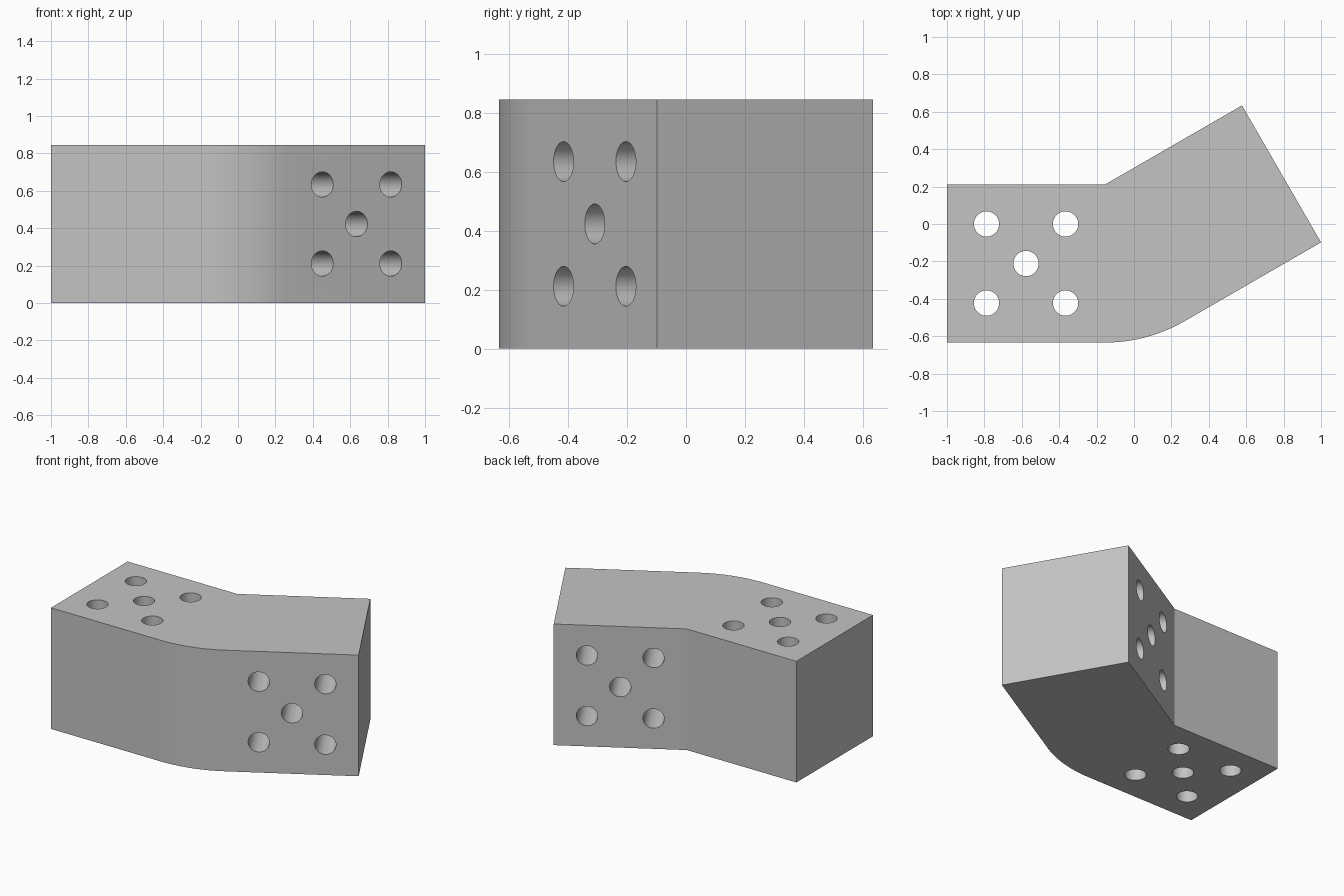
import bpy, bmesh, math
from mathutils import Matrix, Vector

cube = bpy.data.objects.get("Cube")
if cube:
    bpy.data.objects.remove(cube, do_unlink=True)

BEND = math.radians(30)
W = 2 / (1 + math.cos(BEND) + math.sin(BEND))   # arm length, width and height
HOLE_R = 0.08 * W
PIVOT = Vector((W - 1, W / 4, 0))               # inner corner of the bend

grey = bpy.data.materials.new("plain grey")
grey.use_nodes = True
grey.diffuse_color = (0.55, 0.55, 0.55, 1)
grey.node_tree.nodes["Principled BSDF"].inputs["Base Color"].default_value = grey.diffuse_color


def make_object(name, bm):
    mesh = bpy.data.meshes.new(name)
    bmesh.ops.recalc_face_normals(bm, faces=bm.faces)
    bm.to_mesh(mesh)
    bm.free()
    mesh.materials.append(grey)
    obj = bpy.data.objects.new(name, mesh)
    bpy.context.collection.objects.link(obj)
    return obj


# Bent block: two square arms joined by a rounded outer bend
along = Vector((math.cos(BEND), math.sin(BEND), 0))
across = Vector((math.sin(BEND), -math.cos(BEND), 0))
outline = [PIVOT, PIVOT + Vector((-W, 0, 0)), PIVOT + Vector((-W, -W, 0))]
STEPS = 12
for i in range(STEPS + 1):
    a = BEND * i / STEPS
    outline.append(PIVOT + W * Vector((math.sin(a), -math.cos(a), 0)))
outline += [PIVOT + W * (along + across), PIVOT + W * along]

bm = bmesh.new()
base = bm.faces.new([bm.verts.new(p) for p in outline])
top = bmesh.ops.extrude_face_region(bm, geom=[base])["geom"]
bmesh.ops.translate(bm, vec=(0, 0, W), verts=[v for v in top if isinstance(v, bmesh.types.BMVert)])
block = make_object("bent_block", bm)


# Five round holes through each arm, in a quincunx
def five_holes(name, frame):
    bm = bmesh.new()
    for u, v in ((0, 0), (1, 1), (1, -1), (-1, 1), (-1, -1)):
        bmesh.ops.create_cone(bm, cap_ends=True, segments=48, radius1=HOLE_R, radius2=HOLE_R,
                              depth=W * 1.2,
                              matrix=frame @ Matrix.Translation((u * W / 4, v * W / 4, 0)))
    cutter = make_object(name, bm)
    cutter.hide_render = True
    return cutter


left_center = PIVOT + Vector((-W / 2, -W / 2, W / 2))
right_center = PIVOT + (along + across) * W / 2 + Vector((0, 0, W / 2))
cutters = [
    five_holes("upright_hole_cutter", Matrix.Translation(left_center)),
    five_holes("level_hole_cutter", Matrix.Translation(right_center)
               @ Matrix.Rotation(BEND, 4, "Z") @ Matrix.Rotation(math.pi / 2, 4, "X")),
]

bpy.ops.object.select_all(action="DESELECT")
block.select_set(True)
bpy.context.view_layer.objects.active = block
for cutter in cutters:
    mod = block.modifiers.new("drill", "BOOLEAN")
    mod.operation = "DIFFERENCE"
    mod.solver = "EXACT"
    mod.object = cutter
    bpy.ops.object.modifier_apply(modifier=mod.name)
    bpy.data.objects.remove(cutter, do_unlink=True)

bpy.ops.object.shade_smooth_by_angle(angle=math.radians(20))
